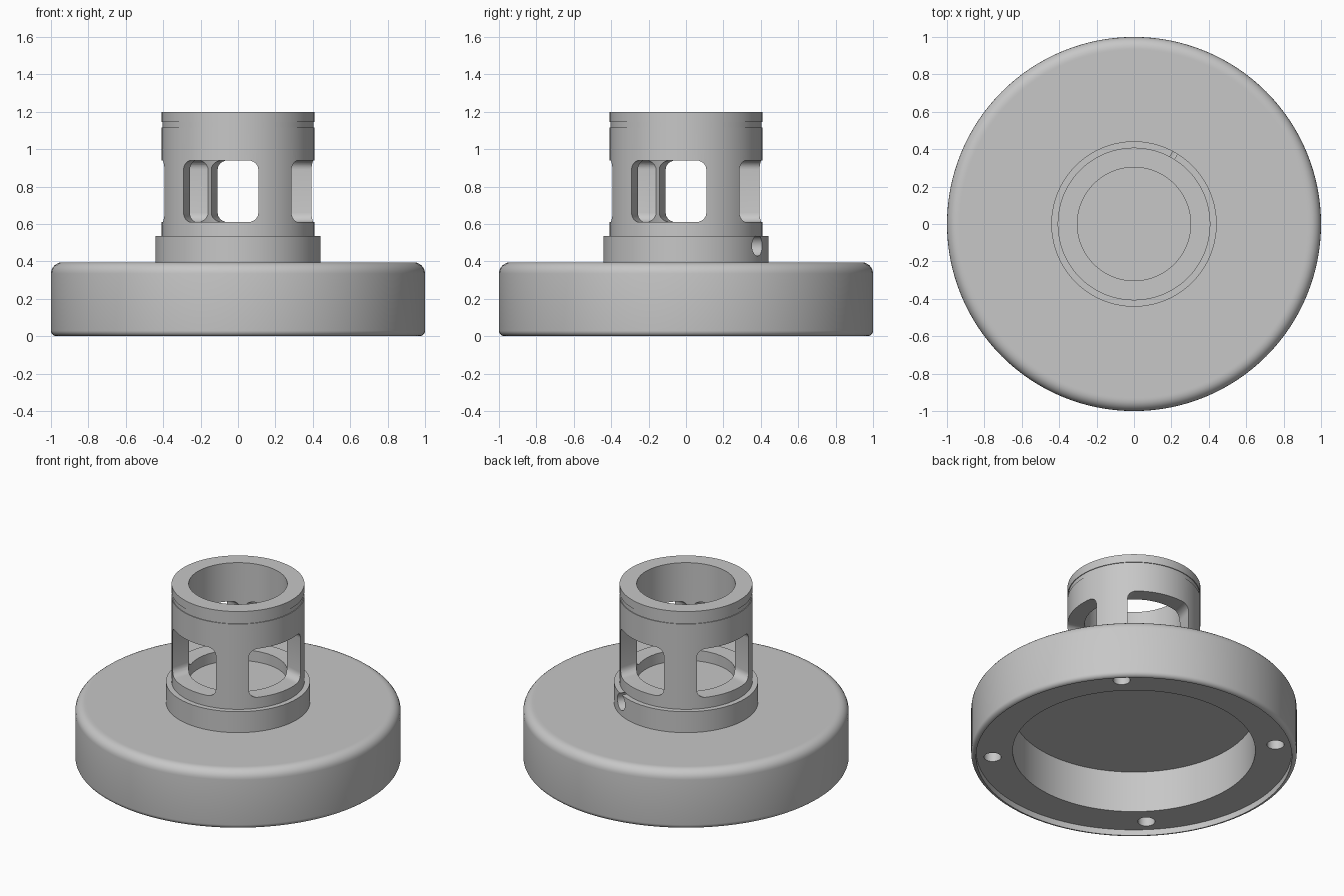
import bpy, bmesh, math
from mathutils import Matrix, Vector

cube = bpy.data.objects.get("Cube")
if cube:
    bpy.data.objects.remove(cube, do_unlink=True)

# Single grey material
GREY = (0.57, 0.57, 0.57, 1.0)
grey = bpy.data.materials.new("plain grey")
grey.use_nodes = True
grey.diffuse_color = GREY
grey.node_tree.nodes["Principled BSDF"].inputs["Base Color"].default_value = GREY


def add_object(name, bm):
    bmesh.ops.recalc_face_normals(bm, faces=bm.faces[:])
    mesh = bpy.data.meshes.new(name)
    bm.to_mesh(mesh)
    bm.free()
    mesh.materials.append(grey)
    obj = bpy.data.objects.new(name, mesh)
    bpy.context.collection.objects.link(obj)
    return obj


def arc(cx, cz, r, start, end, steps=6):
    angles = [math.radians(start + (end - start) * i / steps) for i in range(steps + 1)]
    return [(cx + r * math.cos(a), cz + r * math.sin(a)) for a in angles]


def lathe(name, profile, closed=False, steps=128):
    """Spin an (r, z) profile round the vertical axis."""
    bm = bmesh.new()
    verts = [bm.verts.new((r, 0, z)) for r, z in profile]
    pairs = list(zip(verts, verts[1:]))
    if closed:
        pairs.append((verts[-1], verts[0]))
    edges = [bm.edges.new(p) for p in pairs]
    bmesh.ops.spin(bm, geom=verts + edges, cent=(0, 0, 0), axis=(0, 0, 1),
                   angle=math.tau, steps=steps, use_merge=True)
    bmesh.ops.remove_doubles(bm, verts=bm.verts[:], dist=1e-5)
    return add_object(name, bm)


def cylinder(name, radius, depth, matrix):
    bm = bmesh.new()
    bmesh.ops.create_cone(bm, cap_ends=True, segments=32, radius1=radius,
                          radius2=radius, depth=depth, matrix=matrix)
    return add_object(name, bm)


def window_cutter(name, angle):
    """Rounded slot running right through the tube."""
    w, low, high, r = 0.207, 0.61, 0.94, 0.05
    outline = []
    for sx, z, start in ((1, high - r, 0), (-1, high - r, 90),
                         (-1, low + r, 180), (1, low + r, 270)):
        outline += arc(sx * (w - r), z, r, start, start + 90)
    bm = bmesh.new()
    face = bm.faces.new([bm.verts.new((x, -0.6, z)) for x, z in outline])
    out = bmesh.ops.extrude_face_region(bm, geom=[face])
    bmesh.ops.translate(bm, vec=(0, 1.2, 0),
                        verts=[g for g in out["geom"] if isinstance(g, bmesh.types.BMVert)])
    bmesh.ops.rotate(bm, verts=bm.verts[:], cent=(0, 0, 0),
                     matrix=Matrix.Rotation(math.radians(angle), 3, "Z"))
    return add_object(name, bm)


def finish(obj, cutters):
    """Cut, bake the result, and shade smooth with sharp edges kept."""
    for cutter in cutters:
        mod = obj.modifiers.new("cut", "BOOLEAN")
        mod.operation = "DIFFERENCE"
        mod.solver = "EXACT"
        mod.object = cutter
    deps = bpy.context.evaluated_depsgraph_get()
    deps.update()
    baked = bpy.data.meshes.new_from_object(obj.evaluated_get(deps))
    obj.modifiers.clear()
    obj.data = baked
    for cutter in cutters:
        bpy.data.objects.remove(cutter, do_unlink=True)
    for other in bpy.context.selected_objects:
        other.select_set(False)
    obj.select_set(True)
    bpy.context.view_layer.objects.active = obj
    bpy.ops.object.shade_smooth_by_angle(angle=math.radians(30))


# Wide base: rounded rims, a thin lip underneath, and a round recess
TOP, UNDER = 0.395, 0.04
base_profile = [(0, 0.32), (0.745, 0.32), (0.745, UNDER), (0.97, UNDER)]
base_profile += arc(0.97, 0.03, 0.03, -90, 0)
base_profile += arc(0.94, TOP - 0.06, 0.06, 0, 90)
base_profile += [(0.93, TOP), (0, TOP)]
base = lathe("base", base_profile)

# Four shallow foot holes in the underside
foot_holes = []
for i in range(4):
    a = math.radians(45 + 90 * i)
    place = Matrix.Translation((0.872 * math.cos(a), 0.872 * math.sin(a), UNDER))
    foot_holes.append(cylinder("foot_hole_cutter", 0.053, 0.12, place))
finish(base, foot_holes)

# Collar with a blind radial screw hole
collar = lathe("collar", [(0, TOP), (0.442, TOP), (0.442, 0.537), (0, 0.537)])
direction = Vector((math.cos(math.radians(60)), math.sin(math.radians(60)), 0))
place = Matrix.Translation(direction * 0.43 + Vector((0, 0, 0.484)))
place = place @ direction.to_track_quat("Z", "Y").to_matrix().to_4x4()
finish(collar, [cylinder("screw_hole_cutter", 0.055, 0.22, place)])

# Tube with a thin groove near its mouth and four windows
R, GROOVE, BORE = 0.408, 0.403, 0.303
tube = lathe("windowed_tube", [
    (BORE, 0.537), (R, 0.537), (R, 1.115), (GROOVE, 1.115),
    (GROOVE, 1.145), (R, 1.145), (R, 1.2), (BORE, 1.2)], closed=True)
finish(tube, [window_cutter("window_cutter", a) for a in (-15, 75)])
